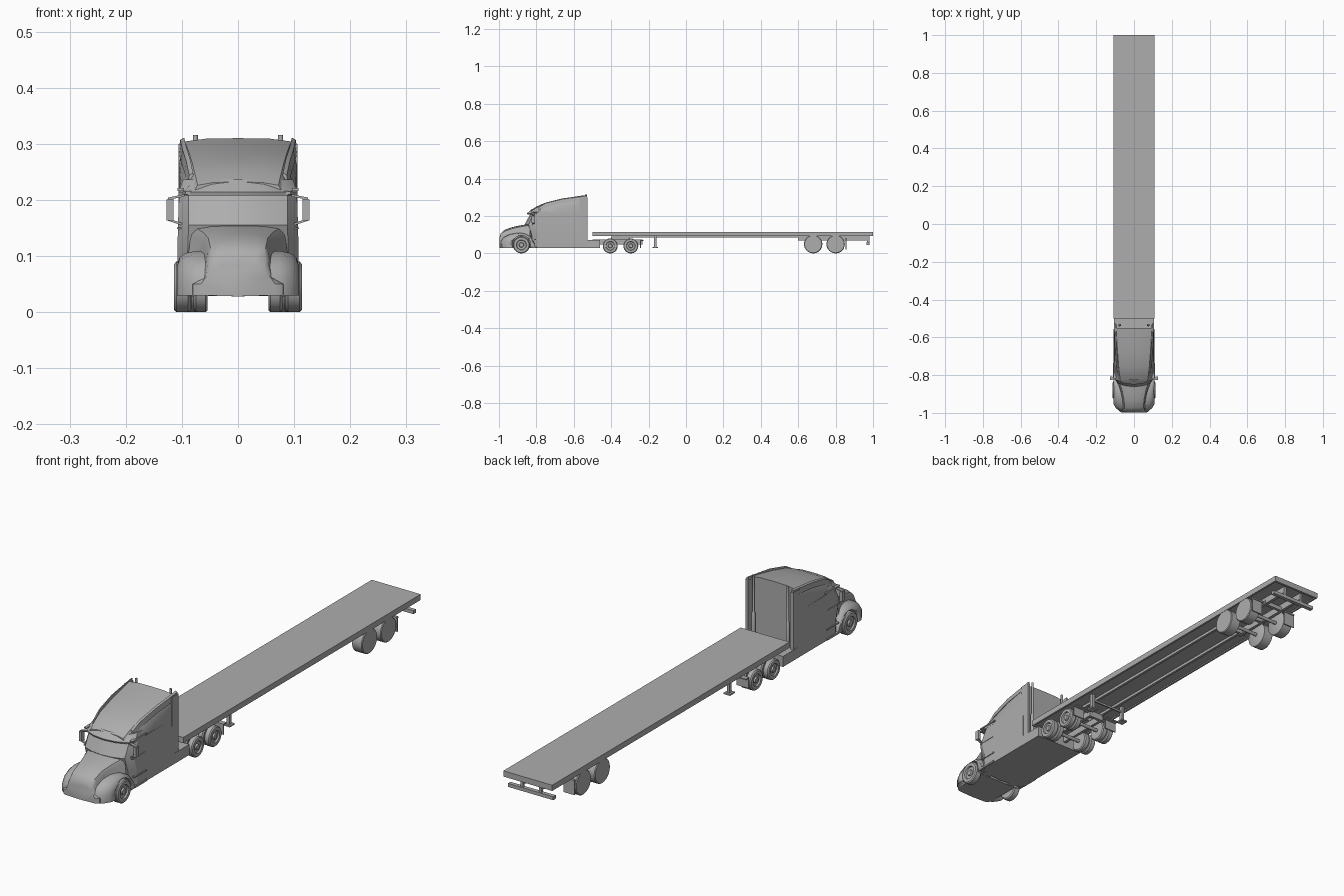
import bpy, bmesh, math
from mathutils import Vector

cube = bpy.data.objects.get("Cube")
if cube:
    bpy.data.objects.remove(cube)

GREY = (0.42, 0.42, 0.42, 1)
mat = bpy.data.materials.new("plain grey")
mat.use_nodes = True
mat.diffuse_color = GREY
mat.node_tree.nodes["Principled BSDF"].inputs["Base Color"].default_value = GREY


def finish(name, bm, smooth=None):
    bmesh.ops.recalc_face_normals(bm, faces=bm.faces)
    me = bpy.data.meshes.new(name)
    bm.to_mesh(me)
    bm.free()
    me.materials.append(mat)
    ob = bpy.data.objects.new(name, me)
    bpy.context.collection.objects.link(ob)
    if smooth:
        bpy.ops.object.select_all(action='DESELECT')
        ob.select_set(True)
        bpy.context.view_layer.objects.active = ob
        bpy.ops.object.shade_smooth_by_angle(angle=math.radians(smooth))
    return ob


def loft(name, rings, smooth=None):
    """Skin closed rings of equal length and cap both ends."""
    bm = bmesh.new()
    rows = [[bm.verts.new(p) for p in ring] for ring in rings]
    n = len(rows[0])
    for a, b in zip(rows, rows[1:]):
        for i in range(n):
            j = (i + 1) % n
            bm.faces.new((a[i], a[j], b[j], b[i]))
    bm.faces.new(rows[0])
    bm.faces.new(rows[-1])
    return finish(name, bm, smooth)


def box(name, x, y, z):
    return loft(name, [[(a, y[0], z[0]), (a, y[1], z[0]), (a, y[1], z[1]), (a, y[0], z[1])] for a in x])


def pair(name, x, y, z):
    for side, s in (("left", 1), ("right", -1)):
        box(f"{side}_{name}", (s * x[0], s * x[1]), y, z)


def mirrored(half, y):
    """Closed section at y from a half profile running top centre to bottom."""
    return [(x, y, z) for x, z in half] + [(-x, y, z) for x, z in reversed(half) if x > 0]


def lathe(name, profile, y, z, sign=1, steps=32):
    """Turn (x, radius) points about the x axis."""
    rings = [[(sign * x, y + r * math.cos(2 * math.pi * k / steps), z + r * math.sin(2 * math.pi * k / steps))
              for k in range(steps)] for x, r in profile]
    return loft(name, rings, 35)


def pipe(name, x, y, levels, steps=12):
    loft(name, [[(x + r * math.cos(2 * math.pi * k / steps), y + r * math.sin(2 * math.pi * k / steps), z)
                 for k in range(steps)] for z, r in levels], 35)


# Cab: horizontal outlines stacked upward, with a wrapped windshield
def plan(z, front, corner_x, corner_y, side, rear):
    half = [(0, front), (corner_x * 0.55, front + 0.006), (corner_x, corner_y),
            (side, corner_y + 0.03), (side, rear)]
    return [(x, y, z) for x, y in half] + [(-x, y, z) for x, y in reversed(half) if x > 0]


loft("cab", [plan(0.03, -0.83, 0.09, -0.82, 0.107, -0.555), plan(0.10, -0.84, 0.09, -0.825, 0.108, -0.555),
             plan(0.155, -0.862, 0.088, -0.842, 0.107, -0.555),
             plan(0.212, -0.832, 0.088, -0.812, 0.105, -0.555)], 30)
loft("sun_visor", [plan(0.208, -0.848, 0.089, -0.825, 0.106, -0.74), plan(0.214, -0.85, 0.089, -0.827, 0.106, -0.74),
                   plan(0.236, -0.825, 0.08, -0.805, 0.098, -0.74)], 30)

# Roof fairing: sections along the length
roof = [(-0.828, 0.232, 0.072, 0.094), (-0.80, 0.250, 0.076, 0.099), (-0.755, 0.270, 0.081, 0.102),
        (-0.675, 0.289, 0.087, 0.104), (-0.595, 0.303, 0.092, 0.105), (-0.55, 0.310, 0.095, 0.105)]
loft("roof_fairing", [mirrored([(0, top), (w * 0.6, top - 0.001), (w, top - 0.006), (w + 0.006, top - 0.016),
                                (side, max(top - 0.045, 0.215)), (side, 0.21), (0, 0.21)], y)
                      for y, top, w, side in roof], 30)

# Raised fairing strips along both roof edges
for s in (1, -1):
    strip = [(-0.79, 0.248, 0.084), (-0.75, 0.272, 0.089), (-0.66, 0.294, 0.096), (-0.53, 0.311, 0.1)]
    loft("left_roof_strip" if s > 0 else "right_roof_strip",
         [[(s * (x - 0.006), y, z - 0.015), (s * (x - 0.004), y, z), (s * (x + 0.003), y, z - 0.004),
           (s * (x + 0.006), y, z - 0.025)] for y, z, x in strip], 30)

# Rear side extenders and catwalk
pair("side_extender", (0.094, 0.106), (-0.57, -0.527), (0.072, 0.30))
box("rear_wall", (-0.1, 0.1), (-0.57, -0.55), (0.05, 0.3))
box("lower_skirt", (-0.107, 0.107), (-0.57, -0.46), (0.03, 0.072))

# Hood: sections along the length, narrow nose panel spreading to the cowl
hood = [(-0.998, 0.085, 0.052, 0.058, 0.066), (-0.99, 0.108, 0.054, 0.06, 0.08), (-0.972, 0.125, 0.055, 0.062, 0.085),
        (-0.93, 0.140, 0.059, 0.066, 0.085), (-0.885, 0.150, 0.069, 0.075, 0.085), (-0.835, 0.158, 0.084, 0.094, 0.094)]
loft("hood", [mirrored([(0, top), (w * 0.6, top - 0.002), (w * 0.9, top - 0.008), (w, top - 0.02),
                        (mid, 0.062), (low, 0.05), (low, 0.03), (0, 0.028)], y)
              for y, top, w, mid, low in hood], 40)

# Front fenders with wheel arches
AXLE_Y, AXLE_Z = -0.88, 0.046
arch = [(-0.995, 0.03), (-0.995, 0.062), (-0.978, 0.086), (-0.945, 0.102), (-0.905, 0.109),
        (-0.865, 0.107), (-0.832, 0.092), (-0.812, 0.06), (-0.805, 0.03)]
for s, side in ((1, "left"), (-1, "right")):
    rings = []
    for x, back, drop in ((0.045, 0, 0), (0.075, 0.006, 0), (0.094, 0.018, 0.004), (0.104, 0.034, 0.012), (0.109, 0.042, 0.022)):
        rings.append([(s * x, y + back * max(0, (-0.82 - y) / 0.175),
                       z - drop * max(0, (z - 0.03) / 0.08)) for y, z in arch])
    fender = loft(side + "_fender", rings, 40)
    cutter = lathe(side + "_arch_cutter", [(0.082, 0.049), (0.13, 0.049)], AXLE_Y, AXLE_Z, s)
    cutter.hide_render = True
    cutter.hide_set(True)
    cut = fender.modifiers.new("wheel arch", 'BOOLEAN')
    cut.object = cutter
    cut.solver = 'EXACT'

# Door steps and grab rails
pair("upper_step", (0.1, 0.111), (-0.81, -0.735), (0.072, 0.077))
pair("lower_step", (0.1, 0.111), (-0.81, -0.735), (0.031, 0.038))
pair("window_sill", (0.1, 0.109), (-0.82, -0.74), (0.148, 0.151))
pair("drip_rail", (0.096, 0.108), (-0.82, -0.73), (0.216, 0.221))

# Mirrors on two arms
for s, side in ((1, "left"), (-1, "right")):
    loft(side + "_mirror", [[(s * 0.115, y, 0.163), (s * 0.127, y, 0.163), (s * 0.127, y, 0.201),
                             (s * 0.115, y, 0.202)] for y in (-0.825, -0.807)])
    for name, zi, zo in (("upper", 0.206, 0.2), ("lower", 0.153, 0.163)):
        loft(f"{side}_{name}_mirror_arm", [[(s * x, -0.822, z), (s * x, -0.81, z), (s * x, -0.81, z + 0.004),
                                            (s * x, -0.822, z + 0.004)] for x, z in ((0.095, zi), (0.125, zo))])
    # Exhaust stacks behind the cab
    pipe(side + "_exhaust", s * 0.076, -0.535, [(0.07, 0.007), (0.17, 0.007), (0.175, 0.0045), (0.316, 0.0045)])

# Tractor chassis
pair("frame_rail", (0.022, 0.034), (-0.5, -0.235), (0.048, 0.074))
box("frame_end", (-0.034, 0.034), (-0.243, -0.232), (0.048, 0.074))
box("coupling_plate", (-0.045, 0.045), (-0.4, -0.3), (0.074, 0.09))
pair("drive_flap", (0.055, 0.107), (-0.245, -0.241), (0.028, 0.07))
pair("flap_arm", (0.03, 0.107), (-0.246, -0.226), (0.066, 0.071))


# Wheels
def tyre(r, a, b):
    """Rounded tyre running from a out to b with a dished hub."""
    return [(a, r * 0.6), (a, r * 0.9), (a + 0.004, r), (b - 0.004, r), (b, r * 0.9), (b, r * 0.6),
            (b - 0.006, r * 0.55), (b - 0.007, r * 0.3), (b - 0.001, r * 0.25), (b - 0.001, r * 0.1)]


for s, side in ((1, "left"), (-1, "right")):
    lathe(side + "_front_wheel", tyre(0.045, 0.085, 0.114), AXLE_Y, 0.045, s)
    for name, y in (("front", -0.405), ("rear", -0.295)):
        lathe(f"{side}_{name}_drive_inner", tyre(0.04, 0.054, 0.079), y, 0.04, s)
        lathe(f"{side}_{name}_drive_outer", tyre(0.04, 0.083, 0.108), y, 0.04, s)
    for name, y in (("front", 0.68), ("rear", 0.8)):
        lathe(f"{side}_{name}_trailer_wheel", [(0.06, 0.044), (0.063, 0.049), (0.104, 0.049), (0.107, 0.046)], y, 0.049, s)
for name, y, z in (("front_drive", -0.405, 0.04), ("rear_drive", -0.295, 0.04),
                   ("front_trailer", 0.68, 0.049), ("rear_trailer", 0.8, 0.049)):
    lathe(name + "_axle", [(-0.07, 0.007), (0.07, 0.007)], y, z)

# Trailer deck and frame
box("deck", (-0.108, 0.108), (-0.5, 1.0), (0.103, 0.115))
pair("side_rail", (0.1, 0.108), (-0.5, 1.0), (0.092, 0.105))
box("front_rail", (-0.1, 0.1), (-0.5, -0.49), (0.092, 0.105))
box("rear_rail", (-0.1, 0.1), (0.99, 1.0), (0.092, 0.105))
box("deck_underside", (-0.1, 0.1), (-0.49, 0.99), (0.097, 0.104))
pair("main_beam", (0.04, 0.05), (-0.37, 0.62), (0.086, 0.1))
pair("bogie_rail", (0.035, 0.047), (0.6, 0.98), (0.07, 0.1))
for i, y in enumerate((0.62, 0.74, 0.86)):
    box(f"bogie_cross_member_{i + 1}", (-0.05, 0.05), (y - 0.006, y + 0.006), (0.068, 0.085))
pair("trailer_flap", (0.058, 0.107), (0.853, 0.857), (0.02, 0.078))
pair("trailer_flap_arm", (0.04, 0.107), (0.85, 0.86), (0.074, 0.08))

# Rear guard
box("rear_guard", (-0.1, 0.1), (0.966, 0.982), (0.046, 0.06))
pair("rear_guard_post", (0.036, 0.046), (0.968, 0.98), (0.055, 0.1))

# Landing gear
pair("landing_leg", (0.07, 0.082), (-0.172, -0.158), (0.034, 0.1))
pair("landing_foot", (0.062, 0.09), (-0.18, -0.15), (0.028, 0.034))
box("landing_brace", (-0.072, 0.072), (-0.168, -0.162), (0.07, 0.078))
